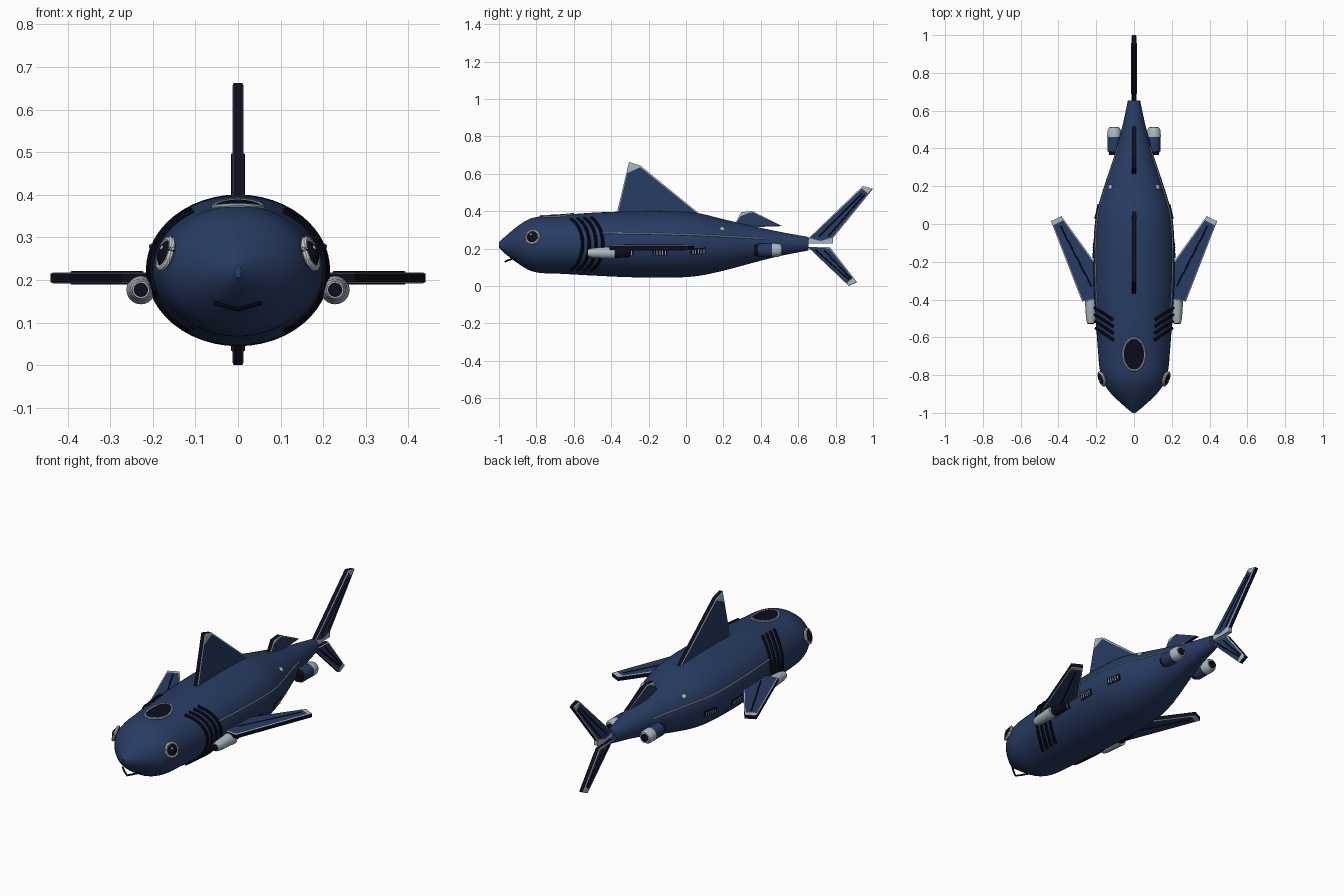
import bpy, bmesh, math
from mathutils import Vector, Matrix

if "Cube" in bpy.data.objects:
    bpy.data.objects.remove(bpy.data.objects["Cube"])

def mat(name, c):
    m = bpy.data.materials.new(name)
    m.diffuse_color = (*c, 1)
    m.use_nodes = True
    m.node_tree.nodes["Principled BSDF"].inputs["Base Color"].default_value = m.diffuse_color
    return m
NAVY = mat("navy hull", (0.021, 0.045, 0.125))
DARK = mat("near black", (0.004, 0.004, 0.012))
PALE = mat("pale steel", (0.40, 0.48, 0.54))
WHITE = mat("off white", (0.62, 0.65, 0.65))

# Hull stations: y, half width, bottom z, top z
ST = [(-1.0, .008, .205, .235), (-.97, .045, .175, .262), (-.9, .12, .122, .32), (-.84, .162, .085, .357),
      (-.78, .18, .070, .372), (-.68, .19, .066, .378), (-.5, .203, .056, .392), (-.3, .214, .047, .399),
      (-.1, .214, .045, .40), (.05, .20, .052, .392), (.2, .158, .082, .357), (.35, .108, .122, .322),
      (.5, .066, .160, .290), (.655, .032, .190, .262)]

def hull(y):
    """Half width, centre z, half height at y."""
    i = max(k for k in range(len(ST) - 1) if ST[k][0] <= y or k == 0)
    a, b = ST[i], ST[i + 1]
    p, q = ST[max(i - 1, 0)], ST[min(i + 2, len(ST) - 1)]
    h = b[0] - a[0]
    t = min(max((y - a[0]) / h, 0), 1)
    out = []
    for k in (1, 2, 3):
        m0 = (b[k] - p[k]) / (b[0] - p[0]) * h
        m1 = (q[k] - a[k]) / (q[0] - a[0]) * h
        out.append((2*t**3 - 3*t*t + 1)*a[k] + (t**3 - 2*t*t + t)*m0 + (3*t*t - 2*t**3)*b[k] + (t**3 - t*t)*m1)
    w, lo, hi = out
    return w, (lo + hi) / 2, (hi - lo) / 2

def on_hull(y, ang, off=0):
    w, c, h = hull(y)
    return Vector(((w + off) * math.cos(ang), y, c + (h + off) * math.sin(ang)))

def angle_at(y, z):
    w, c, h = hull(y)
    return math.asin(max(-1, min(1, (z - c) / h)))

def frame(y, z):
    """Matrix on the hull: local z outward, local x along the hull."""
    a = angle_at(y, z)
    p = on_hull(y, a)
    t = (on_hull(y + .01, a) - on_hull(y - .01, a)).normalized()
    u = on_hull(y, a + .02) - on_hull(y, a - .02)
    n = t.cross(u).normalized()
    return Matrix.Translation(p) @ Matrix((t, n.cross(t), n)).transposed().to_4x4()

def finish(name, bm, mats, mirror=False, smooth=True):
    bmesh.ops.recalc_face_normals(bm, faces=bm.faces[:])
    me = bpy.data.meshes.new(name)
    bm.to_mesh(me)
    bm.free()
    ob = bpy.data.objects.new(name, me)
    bpy.context.collection.objects.link(ob)
    for m in mats:
        me.materials.append(m)
    if smooth:
        bpy.ops.object.select_all(action='DESELECT')
        ob.select_set(True)
        bpy.context.view_layer.objects.active = ob
        bpy.ops.object.shade_smooth_by_angle(angle=math.radians(35))
    if mirror:
        ob.modifiers.new("mirror", 'MIRROR')
    return ob

def tube(name, pts, r, m, mirror=False, closed=False, n=8):
    bm = bmesh.new()
    pts = [Vector(p) for p in pts]
    rings, N = [], len(pts)
    for i, p in enumerate(pts):
        a = pts[i - 1] if closed or i else p
        b = pts[(i + 1) % N] if closed or i < N - 1 else p
        q = (b - a).normalized().to_track_quat('Z', 'Y').to_matrix()
        d = (b - a).normalized()
        up = Vector((0, 0, 1)) if abs(d.z) < .9 else Vector((0, 1, 0))
        s = d.cross(up).normalized()
        v = s.cross(d)
        rings.append([bm.verts.new(p + r*(s*math.cos(k*math.tau/n) + v*math.sin(k*math.tau/n))) for k in range(n)])
    for i in range(N if closed else N - 1):
        A, B = rings[i], rings[(i + 1) % N]
        for k in range(n):
            bm.faces.new((A[k], A[(k+1) % n], B[(k+1) % n], B[k]))
    if not closed:
        bm.faces.new(rings[0])
        bm.faces.new(rings[-1])
    return finish(name, bm, [m], mirror)

def lathe(name, prof, x, z, m, n=24):
    """Mirrored round part along y from (y, radius) points."""
    bm = bmesh.new()
    rings = [[bm.verts.new((x + r*math.cos(k*math.tau/n), y, z + r*math.sin(k*math.tau/n))) for k in range(n)] for y, r in prof]
    for A, B in zip(rings, rings[1:]):
        for k in range(n):
            bm.faces.new((A[k], A[(k+1) % n], B[(k+1) % n], B[k]))
    bm.faces.new(rings[0])
    bm.faces.new(rings[-1])
    return finish(name, bm, [m], True)

def solid(name, kind, M, scale, m, **kw):
    bm = bmesh.new()
    getattr(bmesh.ops, "create_" + kind)(bm, matrix=M @ Matrix.Diagonal((*scale, 1)), **kw)
    return finish(name, bm, [m], True, kind != "cube")

def fin(name, pts, place, tip, tip_len=.025, thick=.010, edge=.007, mirror=False):
    """Flat fin: navy raised panel, pale border and tip, dark rim. tip = indices of tip edge."""
    bm = bmesh.new()
    lo = [bm.verts.new(place(a, b, -thick)) for a, b in pts]
    hi = [bm.verts.new(place(a, b, thick)) for a, b in pts]
    n = len(pts)
    sides = [bm.faces.new(lo[::-1]), bm.faces.new(hi)]
    for k in range(n):
        bm.faces.new((lo[k], lo[(k+1) % n], hi[(k+1) % n], hi[k])).material_index = 2
    for f in sides:
        f.material_index = 0
    bmesh.ops.recalc_face_normals(bm, faces=bm.faces[:])
    ring = bmesh.ops.inset_individual(bm, faces=sides, thickness=edge, depth=.003)['faces']
    for f in ring:
        f.material_index = 1
    e = (place(*pts[tip[0]], 0) + place(*pts[tip[1]], 0)) / 2
    mid = sum((place(a, b, 0) for a, b in pts), Vector()) / n
    d = (e - mid).normalized()
    cut = e - d * tip_len
    bmesh.ops.bisect_plane(bm, geom=bm.verts[:] + bm.edges[:] + bm.faces[:], plane_co=cut, plane_no=d)
    for f in bm.faces:
        if (f.calc_center_median() - cut).dot(d) > 0 and f.material_index == 0:
            f.material_index = 1
    return finish(name, bm, [NAVY, PALE, DARK], mirror, False)

# Hull
bm = bmesh.new()
SEG, rows = 48, []
for i in range(73):
    y = -1 + 1.655 * (i / 72) ** 1.15
    rows.append([bm.verts.new(on_hull(y, k * math.tau / SEG)) for k in range(SEG)])
for A, B in zip(rows, rows[1:]):
    for k in range(SEG):
        bm.faces.new((A[k], A[(k+1) % SEG], B[(k+1) % SEG], B[k]))
bm.faces.new(rows[0])
bm.faces.new(rows[-1])
finish("hull", bm, [NAVY])

# Vertical fins
up = lambda a, b, t: Vector((t, a, b))
flat = lambda a, b, t: Vector((a, b, .205 + t))
fin("dorsal_fin", [(-.37, .39), (-.305, .663), (-.245, .645), (.065, .392), (.05, .37), (-.35, .37)], up, (1, 2), .03)
fin("rear_dorsal_fin", [(.26, .33), (.295, .395), (.355, .40), (.515, .32), (.37, .315), (.29, .31)], up, (1, 2), .01)
fin("tail_upper_lobe", [(.655, .255), (.945, .535), (1.0, .52), (.785, .255), (.72, .235)], up, (1, 2))
fin("tail_lower_lobe", [(.65, .21), (.77, .207), (.915, .02), (.87, .0)], up, (2, 3))
solid("tail_root_band", "cube", Matrix.Translation((0, .715, .24)), (.022, .14, .026), PALE, size=1)
# Pectoral fins
fin("pectoral_fin", [(.19, -.40), (.275, -.41), (.44, .015), (.385, .042), (.18, -.24)], flat, (2, 3), mirror=True)
# Fin ribs
for i, (a, b) in enumerate([((.71, .265), (.94, .495)), ((.76, .265), (.955, .49)), ((.69, .195), (.87, .035)), ((.74, .19), (.88, .04))]):
    tube(f"tail_rib_{i}", [(.012, *a), (.012, *b)], .004, DARK, True)
for t in (-1, 1):
    tube("pectoral_rib", [(.225, -.33, .205 + t*.012), (.39, -.01, .205 + t*.012)], .004, DARK, True)

# Gill bands
for i in range(4):
    y0 = -.615 + .036 * i
    tube(f"gill_band_{i}", [on_hull(y0 + .062 * (1 - t*t), math.radians(57) * t, .001)
                           for t in [k / 10 - 1 for k in range(21)]], .0085, DARK, True)

# Side line and rivets
tube("side_line", [on_hull(y, angle_at(y, .282 - .03 * ((y + .445) / .855) ** 2), .001)
                   for y in [-.445 + .855 * k / 30 for k in range(31)]], .004, PALE, True)
solid("rivet", "uvsphere", frame(.195, .305), (1, 1, .7), PALE, u_segments=16, v_segments=8, radius=.014)

# Eyes
E = frame(-.818, .26)
ring = [E @ Vector((.035*math.cos(k*math.tau/28), .035*math.sin(k*math.tau/28), .006)) for k in range(28)]
tube("eye_ring", ring, .008, WHITE, True, True)
solid("eye", "uvsphere", E, (1, 1, .7), DARK, u_segments=24, v_segments=12, radius=.034)
solid("eye_glint", "uvsphere", E @ Matrix.Translation((-.005, .01, .021)), (1, 1, .6), WHITE, u_segments=10, v_segments=6, radius=.006)

# Top hatch
def roof(s, a, off):
    x, y = .056*s*math.cos(a), -.69 + .083*s*math.sin(a)
    w, c, h = hull(y)
    return Vector((x, y, c + h*math.sqrt(1 - (x/w)**2) + off))
bm = bmesh.new()
R = [[bm.verts.new(roof(s, k*math.tau/32, .005)) for k in range(32)] for s in (.1, .4, .7, 1)]
for A, B in zip(R, R[1:]):
    for k in range(32):
        bm.faces.new((A[k], A[(k+1) % 32], B[(k+1) % 32], B[k]))
bm.faces.new(R[0])
finish("hatch_window", bm, [DARK])
tube("hatch_ring", [roof(1.03, k*math.tau/32, .002) for k in range(32)], .006, PALE, closed=True)

# Mouth
tube("mouth", [(-.055, -.925, .146), (-.025, -.95, .138), (0, -.965, .131), (.025, -.95, .138), (.055, -.925, .146)], .005, DARK)

# Side pods
lathe("pod_cone", [(-.525, .02), (-.50, .026), (-.38, .034)], .228, .177, PALE)
lathe("pod_intake", [(-.529, .017), (-.50, .017)], .228, .177, DARK, 12)
lathe("pod_rear", [(-.385, .027), (-.30, .024)], .222, .177, DARK)

# Rear thrusters
lathe("thruster_front", [(.365, .027), (.40, .031)], .105, .192, DARK)
lathe("thruster_body", [(.385, .036), (.465, .036)], .105, .192, NAVY)
lathe("thruster_nozzle", [(.46, .037), (.495, .036), (.51, .028)], .105, .192, PALE)
lathe("thruster_outlet", [(.49, .021), (.513, .021)], .105, .192, DARK)

# Slatted vents
for i, (y, z) in enumerate([(-.32, .18), (-.14, .18), (.065, .187)]):
    F = frame(y, z)
    solid(f"vent_{i}", "cube", F, (.08, .034, .009), DARK, size=1)
    for k in range(5):
        solid(f"vent_{i}_slat_{k}", "cube", F @ Matrix.Translation((-.03 + .015*k, 0, .004)), (.005, .026, .006), PALE, size=1)
